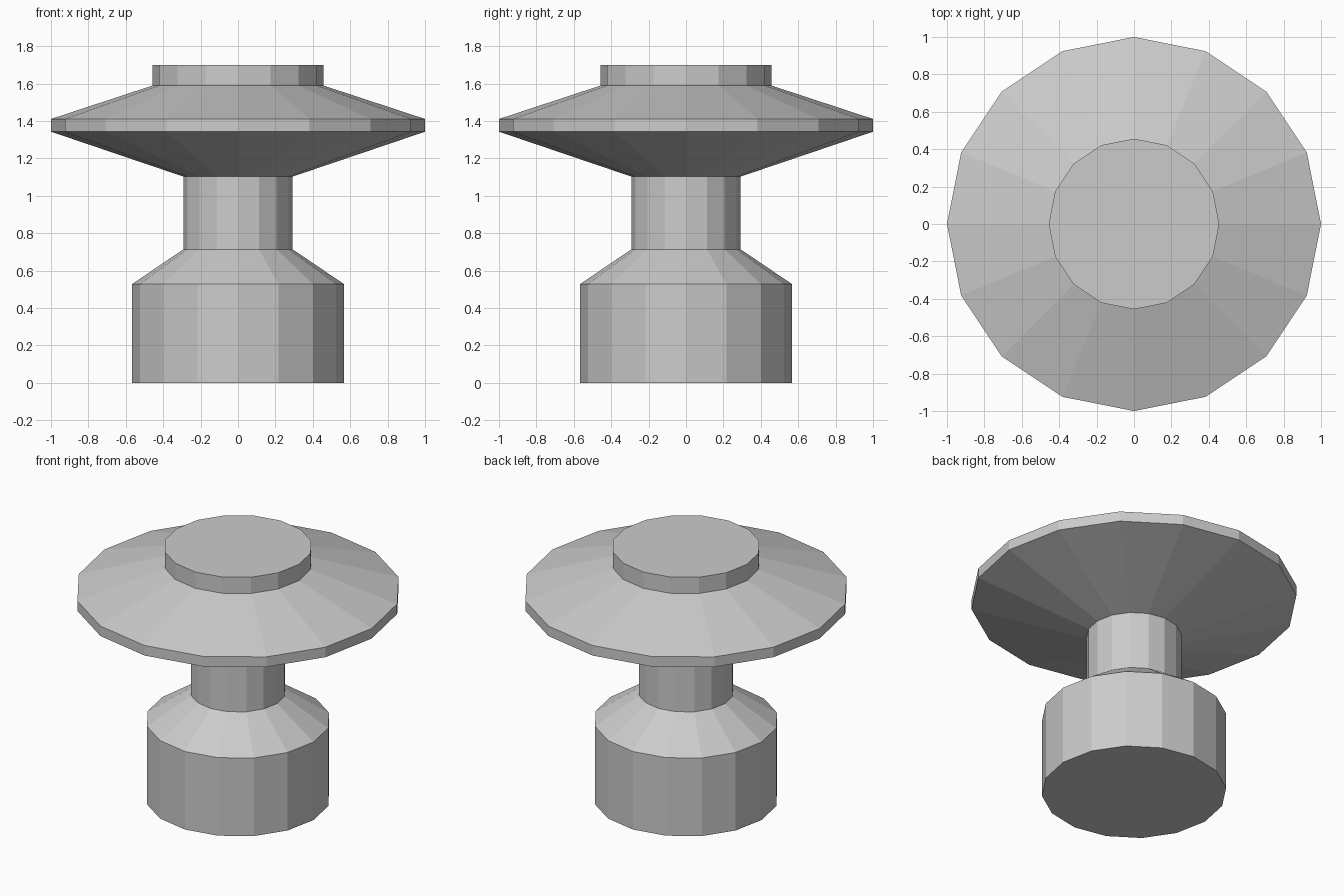
import bpy, bmesh
from math import cos, sin, tau

if "Cube" in bpy.data.objects:
    bpy.data.objects.remove(bpy.data.objects["Cube"])

SIDES = 16


def lathe(name, profile):
    """Revolve (radius, z) points into a closed, flat-shaded solid."""
    bm = bmesh.new()
    rings = [[bm.verts.new((r * cos(tau * i / SIDES), r * sin(tau * i / SIDES), z))
              for i in range(SIDES)] for r, z in profile]
    for low, high in zip(rings, rings[1:]):
        for i in range(SIDES):
            j = (i + 1) % SIDES
            bm.faces.new((low[i], low[j], high[j], high[i]))
    bm.faces.new(rings[0][::-1])
    bm.faces.new(rings[-1])
    mesh = bpy.data.meshes.new(name)
    bm.to_mesh(mesh)
    bm.free()
    obj = bpy.data.objects.new(name, mesh)
    bpy.context.collection.objects.link(obj)
    return obj


# Whole turned body: base drum, shoulder, neck, flared disc, top cap
lathe("turned_pedestal", [
    (0.567, 0.0), (0.567, 0.528),
    (0.292, 0.714), (0.292, 1.103),
    (1.0, 1.343), (1.0, 1.411),
    (0.456, 1.59), (0.456, 1.70),
])
